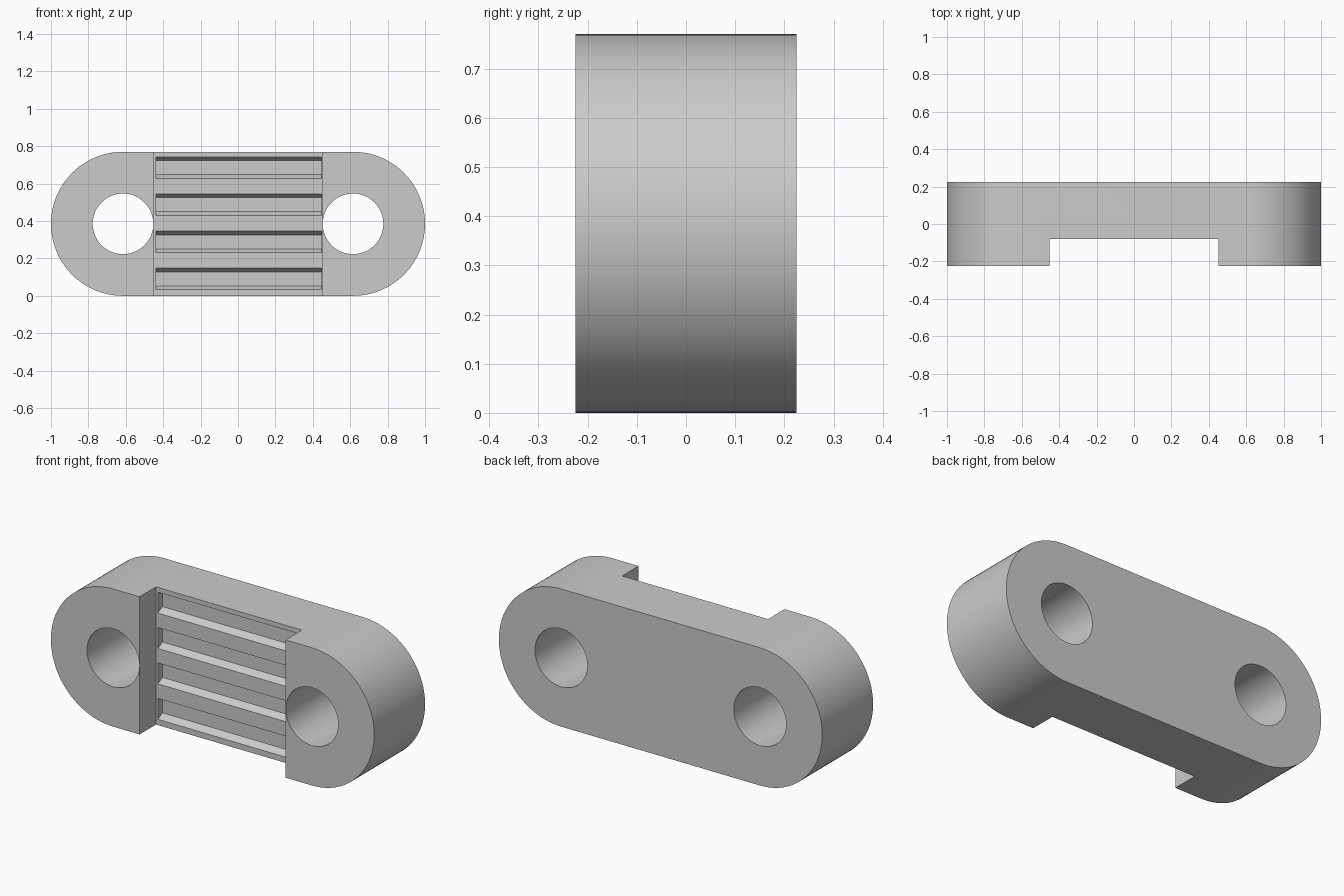
import bpy, bmesh, math

cube = bpy.data.objects.get("Cube")
if cube:
    bpy.data.objects.remove(cube, do_unlink=True)

R, CX, HALF_Y = 0.385, 0.615, 0.225
HOLE_R, RECESS_X, RECESS_Y = 0.162, 0.4515, -0.08
GROOVE_DEPTH = 0.04

grey = bpy.data.materials.new("light grey")
grey.use_nodes = True
colour = (0.6, 0.6, 0.6, 1)
grey.diffuse_color = colour
grey.node_tree.nodes["Principled BSDF"].inputs["Base Color"].default_value = colour


def prism(name, outline, sweep):
    """Extrude a closed outline of 3D points along a vector."""
    bm = bmesh.new()
    face = bm.faces.new([bm.verts.new(p) for p in outline])
    new = bmesh.ops.extrude_face_region(bm, geom=[face])["geom"]
    bmesh.ops.translate(bm, vec=sweep, verts=[v for v in new if isinstance(v, bmesh.types.BMVert)])
    bmesh.ops.recalc_face_normals(bm, faces=bm.faces)
    mesh = bpy.data.meshes.new(name)
    bm.to_mesh(mesh)
    bm.free()
    mesh.materials.append(grey)
    obj = bpy.data.objects.new(name, mesh)
    bpy.context.collection.objects.link(obj)
    return obj


def arc(cx, radius, start, sweep, steps, y):
    angles = [start + sweep * i / steps for i in range(steps + 1)]
    return [(cx + radius * math.cos(a), y, R + radius * math.sin(a)) for a in angles]


# Body with rounded ends
outline = (arc(CX, R, -math.pi / 2, math.pi, 48, -HALF_Y)
           + arc(-CX, R, math.pi / 2, math.pi, 48, -HALF_Y))
body = prism("link_body", outline, (0, 2 * HALF_Y, 0))

# Through holes
cutters = []
for side, cx in (("left", CX), ("right", -CX)):
    ring = arc(cx, HOLE_R, 0, math.tau, 64, -0.4)[:-1]
    cutters.append(prism(side + "_hole_cutter", ring, (0, 0.8, 0)))

# Front recess across the full height
box = [(-RECESS_X, -0.4, -0.1), (RECESS_X, -0.4, -0.1),
       (RECESS_X, RECESS_Y, -0.1), (-RECESS_X, RECESS_Y, -0.1)]
cutters.append(prism("recess_cutter", box, (0, 0, 1)))

# Four grooves with sloping upper and lower walls
for i in range(4):
    z, half, slope = 0.091 + 0.198 * i, 0.0585, 0.021
    front, back = RECESS_Y - 0.02, RECESS_Y + GROOVE_DEPTH
    wide = half + slope * 0.02 / GROOVE_DEPTH
    section = [(front, z - wide), (back, z - half + slope),
               (back, z + half - slope), (front, z + wide)]
    cutters.append(prism("groove_cutter", [(-0.4395, y, h) for y, h in section],
                         (0.887, 0, 0)))

# Cut the body, then discard the cutters
bpy.context.view_layer.objects.active = body
for cutter in cutters:
    mod = body.modifiers.new("cut", "BOOLEAN")
    mod.operation = "DIFFERENCE"
    mod.solver = "EXACT"
    mod.object = cutter
    bpy.ops.object.modifier_apply(modifier=mod.name)
    bpy.data.objects.remove(cutter, do_unlink=True)

bpy.ops.object.select_all(action="DESELECT")
body.select_set(True)
bpy.ops.object.shade_smooth_by_angle(angle=math.radians(30))
